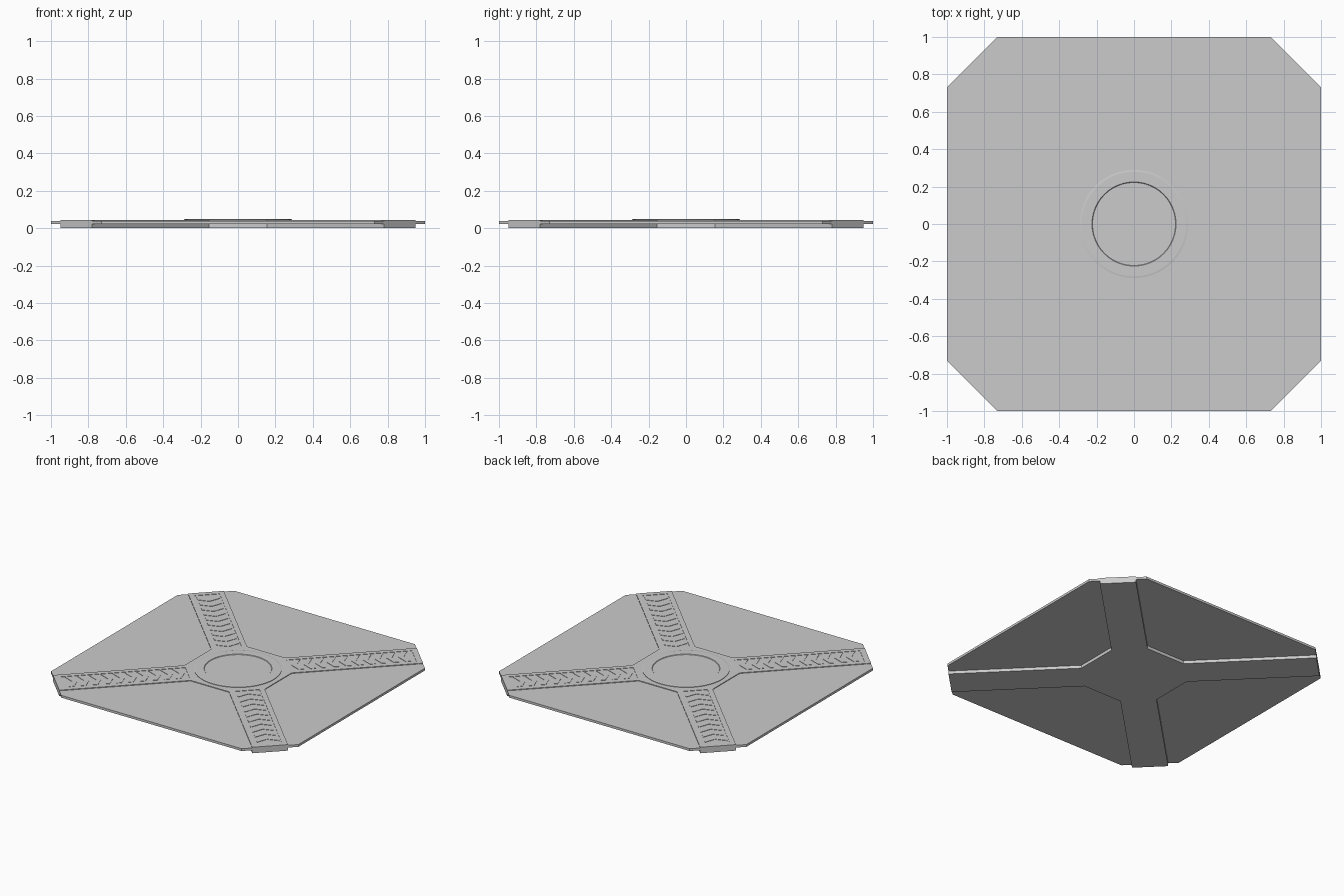
import bpy, math
from mathutils import Vector

if "Cube" in bpy.data.objects:
    bpy.data.objects.remove(bpy.data.objects["Cube"])


def build(name, verts, faces):
    me = bpy.data.meshes.new(name)
    me.from_pydata(verts, [], faces)
    me.update()
    ob = bpy.data.objects.new(name, me)
    bpy.context.collection.objects.link(ob)
    return ob


def prism(name, outlines, z0, z1):
    """Extrude one or more counter-clockwise outlines from z0 to z1."""
    verts, faces = [], []
    for pts in outlines:
        b, n = len(verts), len(pts)
        verts += [(x, y, z0) for x, y in pts] + [(x, y, z1) for x, y in pts]
        faces.append([b + i for i in reversed(range(n))])
        faces.append([b + n + i for i in range(n)])
        faces += [(b + i, b + (i + 1) % n, b + n + (i + 1) % n, b + n + i) for i in range(n)]
    return build(name, verts, faces)


def turned(pts, degrees):
    a = math.radians(degrees)
    c, s = math.cos(a), math.sin(a)
    return [(x * c - y * s, x * s + y * c) for x, y in pts]


def four(pts, start=0):
    return [turned(pts, start + 90 * k) for k in range(4)]


END = 1.73 / math.sqrt(2)      # distance of the clipped corners from centre
HALF = 0.12                    # half width of a diagonal arm
HUB = 0.48 / math.sqrt(2)      # where the arms leave the hub

# Floor plate with clipped corners
prism("floor_plate", [sum(four([(1, -0.73), (1, 0.73)]), [])], 0.022, 0.039)

# Diagonal cross beam, hanging below and just above the plate
arm = [(0.325, 0.155), (0.95, 0.78), (0.78, 0.95), (0.155, 0.325)]
prism("cross_beam", [sum(four(arm), [])], 0.0, 0.0415)

# Octagonal hub top
prism("hub_top", [sum(four([(0.325, -0.155), (0.325, 0.155)]), [])], 0.03, 0.044)

# Raised rails along both sides of each arm, and a bar at each end
rails = []
for s in (-1, 1):
    lo, hi = sorted((s * 0.085, s * HALF))
    rails += four([(HUB, lo), (END, lo), (END, hi), (HUB, hi)], 45)
prism("arm_rails", rails, 0.03, 0.044)
prism("end_bars", four([(1.185, -0.085), (END, -0.085), (END, 0.085), (1.185, 0.085)], 45), 0.03, 0.044)

# Chevron treads in the arm channels
treads = []
for i in range(10):
    r = 0.36 + i * 0.08
    w, d, t = 0.075, 0.035, 0.035
    treads += four([(r, 0), (r + d, -w), (r + d + t, -w), (r + t, 0), (r + d + t, w), (r + d, w)], 45)
prism("chevron_treads", treads, 0.03, 0.044)

# Round centre disc with a raised rim and slightly sunken middle
profile = [(0.29, 0.04), (0.29, 0.0475), (0.28, 0.049), (0.225, 0.049), (0.222, 0.0455)]
N = 48
verts = [(r * math.cos(2 * math.pi * k / N), r * math.sin(2 * math.pi * k / N), z)
         for r, z in profile for k in range(N)]
faces = [(j * N + k, j * N + (k + 1) % N, (j + 1) * N + (k + 1) % N, (j + 1) * N + k)
         for j in range(len(profile) - 1) for k in range(N)]
faces += [[(len(profile) - 1) * N + k for k in range(N)], list(reversed(range(N)))]
build("centre_disc", verts, faces)
